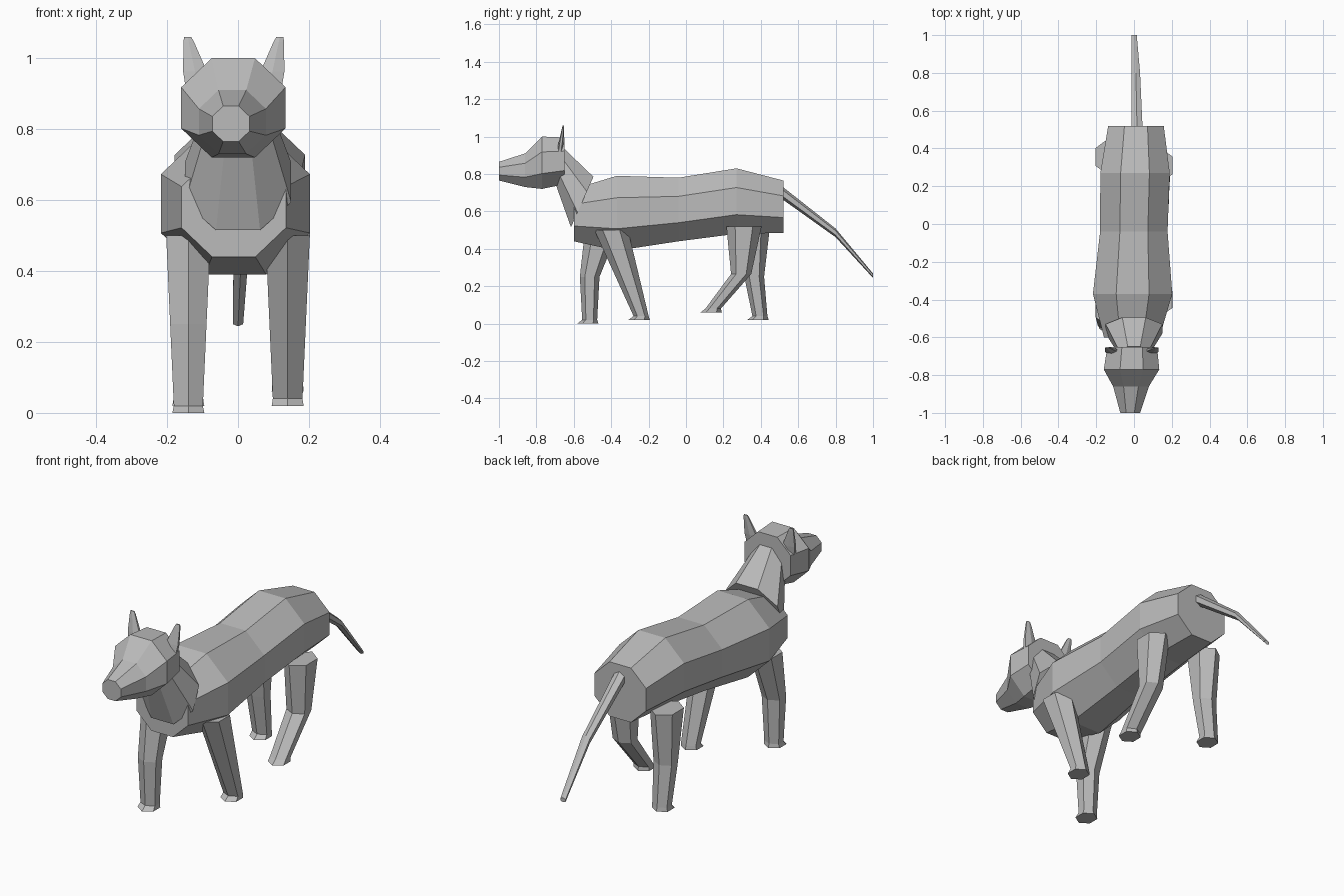
import bpy, bmesh, math
from mathutils import Vector

cube = bpy.data.objects.get("Cube")
if cube:
    bpy.data.objects.remove(cube)

grey_value = (.5, .5, .5, 1)
grey = bpy.data.materials.new("plain grey")
grey.use_nodes = True
grey.diffuse_color = grey_value
grey.node_tree.nodes["Principled BSDF"].inputs["Base Color"].default_value = grey_value

UPWARD = Vector((0, 0, 1))
BACKWARD = Vector((0, 1, 0))


def loft(name, stations, sides, depth_axis, flat_top=False):
    """Skin flat-sided rings; each station is a centre, half width and half depth."""
    phase = math.pi / sides if flat_top else 0
    angles = [math.tau * index / sides + phase for index in range(sides)]
    widest = max(math.sin(angle) for angle in angles)
    deepest = max(math.cos(angle) for angle in angles)
    bm = bmesh.new()
    rings = []
    for centre, half_width, half_depth in stations:
        ring = []
        for angle in angles:
            across = Vector((half_width * math.sin(angle) / widest, 0, 0))
            along = depth_axis * (half_depth * math.cos(angle) / deepest)
            ring.append(bm.verts.new(Vector(centre) + across + along))
        rings.append(ring)
    for ring, following in zip(rings, rings[1:]):
        for index in range(sides):
            before = index - 1
            bm.faces.new((ring[before], ring[index], following[index], following[before]))
    bm.faces.new(rings[0])
    bm.faces.new(rings[-1])
    bmesh.ops.recalc_face_normals(bm, faces=bm.faces)
    mesh = bpy.data.meshes.new(name)
    bm.to_mesh(mesh)
    bm.free()
    mesh.materials.append(grey)
    part = bpy.data.objects.new(name, mesh)
    bpy.context.collection.objects.link(part)


def octagon_tube(name, rings, width_ratio, lean=0, shift=0, depth_axis=UPWARD):
    """Loft octagons from y, z and half height, with x drifting along the length."""
    stations = [((shift + lean * y, y, z), height * width_ratio, height)
                for y, z, height in rings]
    loft(name, stations, 8, depth_axis, flat_top=True)


def leg(name, side, path):
    """Hexagonal leg that thickens with height and ends in a flared foot."""
    x = side * .14
    stations = []
    for y, z in path:
        stations.append(((x, y, z), .04 + z * .045, .04 + z * z / 5))
    ankle_y, ankle_z = path[-1]
    foot = (x, ankle_y - .01, ankle_z - .02)
    stations.append((foot, .045, .057))
    loft(name, stations, 6, BACKWARD)


# Torso from chest to rump
octagon_tube("body", [(-.6, .58, .14), (-.37, .59, .2), (-.04, .61, .17),
                      (.27, .655, .175), (.52, .625, .14)], width_ratio=1.05, lean=.02)

# Neck with tilted rings
octagon_tube("neck", [(-.555, .65, .15), (-.68, .86, .08)], width_ratio=1,
             depth_axis=Vector((0, .4, .9)))

# Head and tapering muzzle
octagon_tube("head", [(-.65, .87, .125), (-.77, .86, .14), (-.86, .82, .09),
                      (-1, .815, .05)], width_ratio=1.05, lean=.03, shift=.01)

# Thin upright ears, leaning outward and back
for side, name in ((1, "left_ear"), (-1, "right_ear")):
    base = Vector((side * .1 - .012, -.675, .92))
    lean = Vector((side * .03, .02, .14))
    stations = []
    for height in (0, .3, .9, 1):
        half_width = .036 - height * height * .026
        stations.append((base + lean * height, half_width, half_width * .4))
    loft(name, stations, 6, BACKWARD)

# Drooping tail
tail_path = [(.016, .5, .71), (.01, .8, .485), (0, 1, .256)]
loft("tail", [(point, point[2] / 30 + .006, point[2] / 20 - .001)
              for point in tail_path], 6, UPWARD)

# Striding legs
leg("front_left_leg", 1, [(-.4, .5), (-.24, .04)])
leg("front_right_leg", -1, [(-.45, .5), (-.515, .25), (-.515, .02)])
leg("hind_left_leg", 1, [(.31, .52), (.295, .265), (.145, .08)])
leg("hind_right_leg", -1, [(.355, .52), (.365, .25), (.395, .04)])
